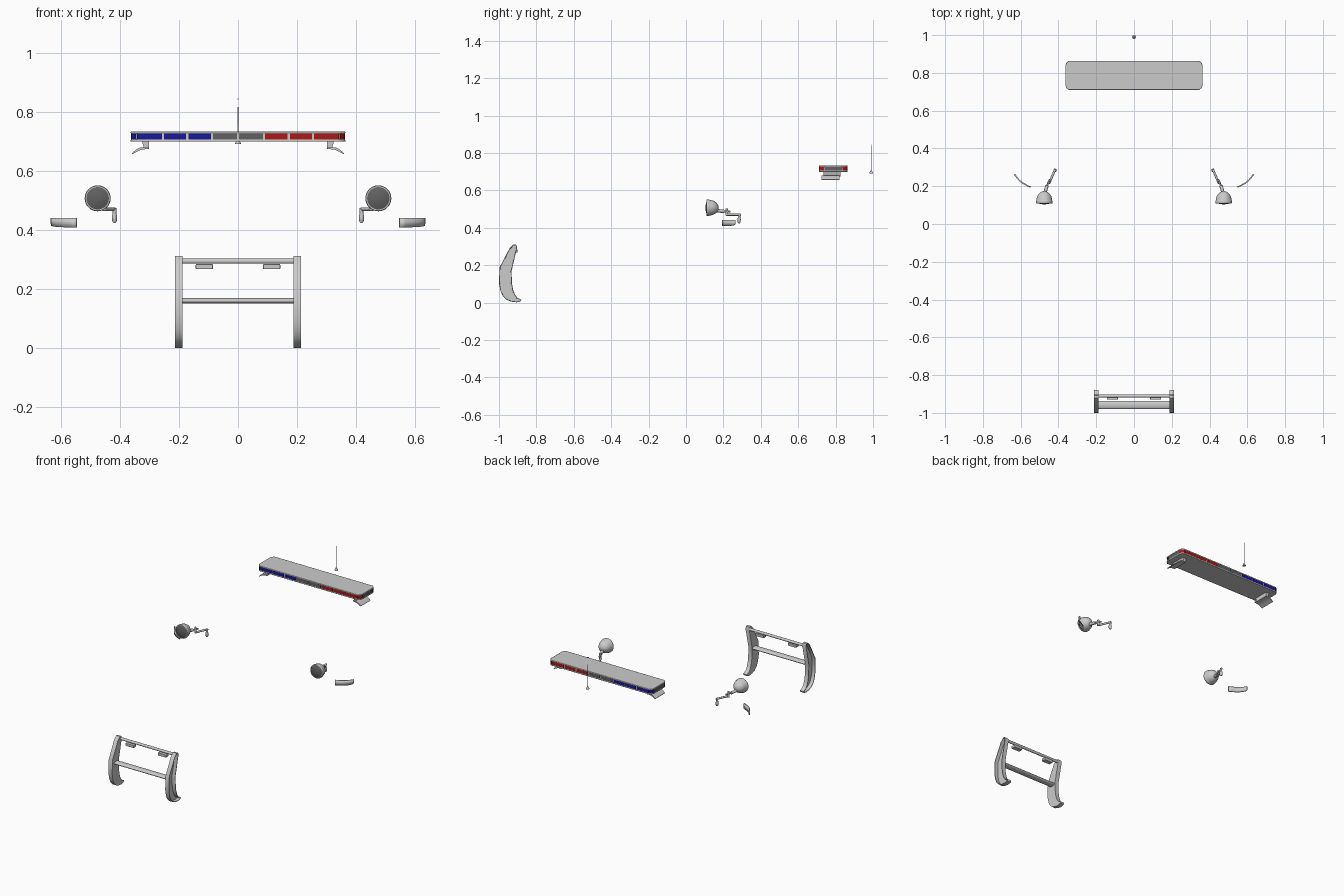
import bpy, bmesh, math
from mathutils import Vector

if "Cube" in bpy.data.objects:
    bpy.data.objects.remove(bpy.data.objects["Cube"])


def material(name, rgb):
    m = bpy.data.materials.new(name)
    m.diffuse_color = (*rgb, 1)
    m.use_nodes = True
    m.node_tree.nodes["Principled BSDF"].inputs["Base Color"].default_value = m.diffuse_color
    return m


RED = material("red_lens", (0.4, 0.01, 0.01))
BLUE = material("blue_lens", (0.01, 0.01, 0.3))
DARK = material("smoked_lens", (0.12, 0.12, 0.12))


def finish(name, bm, mat=None, bevel=0):
    bmesh.ops.recalc_face_normals(bm, faces=bm.faces[:])
    me = bpy.data.meshes.new(name)
    bm.to_mesh(me)
    bm.free()
    ob = bpy.data.objects.new(name, me)
    bpy.context.collection.objects.link(ob)
    if mat:
        me.materials.append(mat)
    if bevel:
        b = ob.modifiers.new("bevel", 'BEVEL')
        b.width, b.segments, b.limit_method = bevel, 2, 'ANGLE'
    return ob


def prism_bm(pts, axis, a, b):
    """Extrude a 2D outline along one axis (0=x, 1=y, 2=z) from a to b."""
    bm = bmesh.new()

    def ring(d):
        out = []
        for p in pts:
            c = list(p)
            c.insert(axis, d)
            out.append(bm.verts.new(c))
        return out
    lo, hi = ring(a), ring(b)
    bm.faces.new(lo)
    end = bm.faces.new(hi)
    for i in range(len(pts)):
        j = (i + 1) % len(pts)
        bm.faces.new((lo[i], lo[j], hi[j], hi[i]))
    bmesh.ops.recalc_face_normals(bm, faces=bm.faces[:])
    return bm, end


def prism(name, pts, axis, a, b, mat=None, bevel=0):
    return finish(name, prism_bm(pts, axis, a, b)[0], mat, bevel)


def box(name, x0, x1, y0, y1, z0, z1, mat=None, bevel=0):
    return prism(name, [(x0, y0), (x1, y0), (x1, y1), (x0, y1)], 2, z0, z1, mat, bevel)


def lathe(name, prof, origin, direction, mat=None, n=32, squash=(1, 1)):
    """Revolve (radius, distance) pairs about a direction."""
    bm = bmesh.new()
    q = Vector(direction).to_track_quat('Z', 'Y')
    rings = []
    for r, d in prof:
        rings.append([bm.verts.new(Vector(origin) + q @ Vector(
            (r * math.cos(k * math.tau / n), r * math.sin(k * math.tau / n), d)))
            for k in range(n)])
    for A, B in zip(rings, rings[1:]):
        for k in range(n):
            bm.faces.new((A[k], A[(k + 1) % n], B[(k + 1) % n], B[k]))
    bmesh.ops.remove_doubles(bm, verts=bm.verts[:], dist=1e-6)
    return finish(name, bm, mat)


def rod(name, p, q, r, n=16):
    L = (Vector(q) - Vector(p)).length
    e = r * 0.25
    return lathe(name, [(0, 0), (r - e, 0), (r, e), (r, L - e), (r - e, L), (0, L)],
                 p, Vector(q) - Vector(p), n=n)


# Push bumper: outward-facing channel uprights
side = [(-.944, .289), (-.922, .311), (-.908, .309), (-.903, .294), (-.933, .166),
        (-.930, .10), (-.925, .072), (-.916, .046), (-.902, .026), (-.880, .016),
        (-.884, .006), (-.905, .001), (-.935, .005), (-.960, .015), (-.980, .035),
        (-.992, .062), (-1, .10), (-.997, .187)]
for s, tag in ((-1, "left"), (1, "right")):
    bm, outer = prism_bm(side, 0, s * .187, s * .213)
    bmesh.ops.inset_individual(bm, faces=[outer], thickness=.004)
    bmesh.ops.inset_individual(bm, faces=[outer], thickness=.0003, depth=-.022)
    finish("push_bar_upright_" + tag, bm)
    # small lights hung beneath the top tube
    box("push_bar_light_" + tag, s * .114 - .029, s * .114 + .029, -.93, -.902,
        .267, .284, bevel=.002)

# Push bumper cross bars
rod("push_bar_top_tube", (-.19, -.911, .294), (.19, -.911, .294), .0085, 20)
oval = [(-.958 + .0215 * math.cos(t * math.tau / 24), .160 + .0095 * math.sin(t * math.tau / 24))
        for t in range(24)]
prism("push_bar_middle_bar", oval, 0, -.19, .19)


# Roof light bar body
CY, HX, HY = .787, .363, .077


def outline(d):
    hx, hy = HX - d, HY - d
    quarter = [(hx, hy - .024), (hx - .005, hy - .010), (hx - .017, hy)]
    pts = [(x, y) for x, y in quarter] + [(-x, y) for x, y in quarter[::-1]]
    pts += [(-x, -y) for x, y in quarter] + [(x, -y) for x, y in quarter[::-1]]
    return [(x, y + CY) for x, y in pts]


prism("light_bar_base", outline(0), 2, .699, .706, bevel=.001)
prism("light_bar_core", outline(.005), 2, .704, .729)
prism("light_bar_cap", outline(0), 2, .726, .733, bevel=.002)

# Lens segments along front and rear
Z0, Z1, IN = .705, .727, .001
cuts = [-.345, -.254, -.172, -.088, 0, .088, .172, .254, .345]
for i, (a, b) in enumerate(zip(cuts, cuts[1:])):
    mat = BLUE if i < 3 else DARK if i < 5 else RED
    for s, tag in ((-1, "front"), (1, "rear")):
        y0, y1 = sorted((CY + s * (HY - IN), CY + s * (HY - .02)))
        box(f"lens_{tag}_{i}", a + .004, b - .004, y0, y1, Z0, Z1, mat)

# Corner and end lenses, roof clamps
for s, tag in ((-1, "left"), (1, "right")):
    x0, x1 = sorted((s * (HX - IN), s * (HX - .02)))
    box("lens_end_" + tag, x0, x1, CY - .047, CY + .047, Z0, Z1, DARK)
    for t, end in ((-1, "front"), (1, "rear")):
        hx, hy = HX - IN, HY - IN
        pts = [(hx, hy - .027), (hx, hy - .024), (hx - .005, hy - .010), (hx - .017, hy),
               (hx - .019, hy - .027)]
        prism(f"lens_corner_{tag}_{end}", [(s * x, CY + t * y) for x, y in pts], 2, Z0, Z1,
              BLUE if s < 0 else RED)
    prism("roof_clamp_block_" + tag, [(s * x, z) for x, z in
          ((.302, .701), (.325, .701), (.318, .676), (.302, .674))], 1, .735, .826)
    prism("roof_clamp_strap_" + tag, [(s * x, z) for x, z in
          ((.302, .680), (.332, .679), (.345, .672), (.359, .659), (.357, .656),
           (.342, .665), (.328, .671), (.302, .675))], 1, .724, .822)

# Antenna
lathe("antenna_base", [(0, 0), (.010, 0), (.010, .003), (.006, .010), (.003, .017), (0, .018)],
      (0, .990, .690), (0, 0, 1), n=20)
lathe("antenna_whip", [(0, 0), (.0015, 0), (.0007, .136), (0, .136)],
      (0, .990, .705), (0, 0, 1), n=8)
lathe("antenna_tip", [(0, 0), (.0017, .001), (.0017, .003), (0, .004)],
      (0, .990, .841), (0, 0, 1), n=8)

# Door spotlights with hand grips, and curved mirror lights
for s, tag in ((-1, "left"), (1, "right")):
    c = (s * .475, .103, .507)
    lathe("spotlight_glass_" + tag, [(0, .001), (.015, .002), (.028, .005), (.039, .009)],
          c, (0, 1, 0), DARK)
    lathe("spotlight_housing_" + tag,
          [(.038, .012), (.038, .006), (.042, .006), (.044, .010), (.044, .020), (.042, .023),
           (.041, .030), (.037, .044), (.030, .056), (.020, .065), (.010, .070), (0, .071)],
          c, (0, 1, 0))
    rod("spotlight_stem_" + tag, (s * .473, .160, .492), (s * .460, .205, .487), .009)
    rod("spotlight_neck_" + tag, (s * .462, .200, .488), (s * .446, .236, .486), .005)
    rod("spotlight_pivot_" + tag, (s * .452, .218, .502), (s * .452, .218, .464), .007)
    rod("spotlight_arm_" + tag, (s * .450, .214, .470), (s * .416, .292, .470), .006)
    lathe("spotlight_grip_" + tag,
          [(0, 0), (.006, .001), (.007, .008), (.006, .018), (.009, .030), (.008, .045),
           (.004, .051), (0, .052)], (s * .418, .284, .475), (0, 0, -1), n=16)

    path = [(.547, .195, .408), (.566, .204, .408), (.588, .216, .409), (.606, .230, .410),
            (.620, .245, .411), (.629, .258, .414), (.631, .265, .422)]
    bm = bmesh.new()
    rows = [(bm.verts.new((s * x, y, z)), bm.verts.new((s * x, y, .441))) for x, y, z in path]
    for A, B in zip(rows, rows[1:]):
        bm.faces.new((A[0], B[0], B[1], A[1]))
    ob = finish("mirror_light_" + tag, bm)
    sol = ob.modifiers.new("thickness", 'SOLIDIFY')
    sol.thickness, sol.offset = .007, 0

# Smooth shading with sharp edges kept
bpy.ops.object.select_all(action='SELECT')
bpy.context.view_layer.objects.active = bpy.context.selected_objects[0]
bpy.ops.object.shade_smooth_by_angle(angle=math.radians(35))
